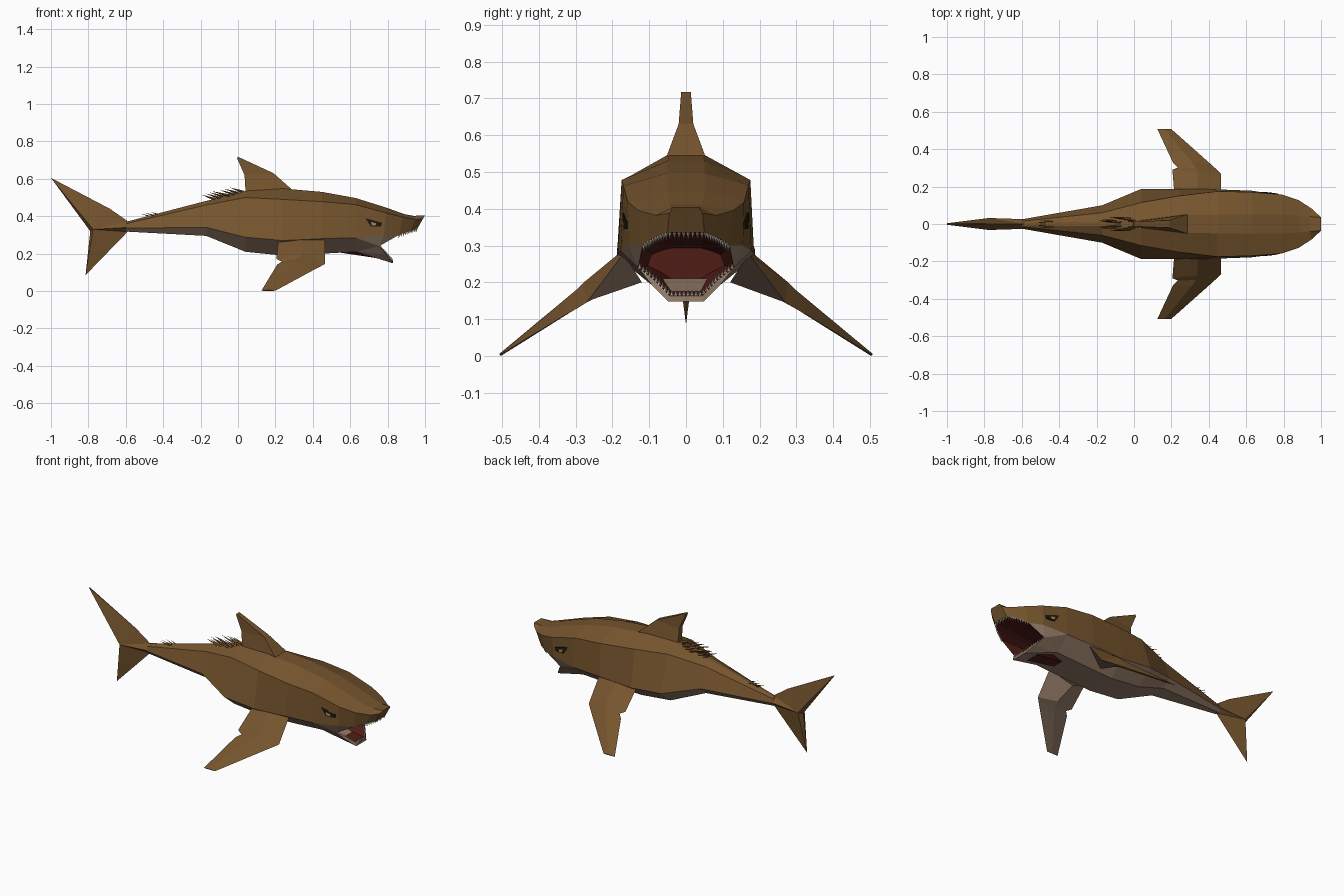
import bpy, bmesh, math, random
from mathutils import Vector

if "Cube" in bpy.data.objects:
    bpy.data.objects.remove(bpy.data.objects["Cube"])

random.seed(4)


def material(name, rgb):
    m = bpy.data.materials.new(name)
    m.diffuse_color = (*rgb, 1)
    m.use_nodes = True
    m.node_tree.nodes["Principled BSDF"].inputs["Base Color"].default_value = m.diffuse_color
    return m


BROWN = material("brown_hide", (0.18, 0.09, 0.027))
BELLY = material("belly_hide", (0.30, 0.20, 0.14))
RED = material("mouth_red", (0.08, 0.012, 0.008))
DARK = material("dark", (0.012, 0.009, 0.007))
AMBER = material("eye_amber", (0.35, 0.22, 0.08))
IVORY = material("ivory", (0.65, 0.6, 0.5))


def flip(p):
    return (p[0], -p[1], p[2])


def mirrored(name, groups):
    """Build an object from (material, faces) groups of +y faces, mirrored to -y."""
    bm, seen = bmesh.new(), {}

    def vert(p):
        key = tuple(round(c, 4) + 0.0 for c in p)
        if key not in seen:
            seen[key] = bm.verts.new(key)
        return seen[key]

    me = bpy.data.meshes.new(name)
    for i, (mat, faces) in enumerate(groups):
        me.materials.append(mat)
        for f in faces:
            for pts in (f, [flip(p) for p in reversed(f)]):
                vs = list(dict.fromkeys(vert(p) for p in pts))
                if len(vs) > 2 and not bm.faces.get(vs):
                    bm.faces.new(vs).material_index = i
    bmesh.ops.recalc_face_normals(bm, faces=bm.faces)
    bm.to_mesh(me)
    bm.free()
    ob = bpy.data.objects.new(name, me)
    bpy.context.collection.objects.link(ob)
    return ob


def strip(a, b):
    """Quads between two equally long rows of points."""
    return [[a[i], a[i + 1], b[i + 1], b[i]] for i in range(len(a) - 1)]


def mid(p):
    return (p[0], 0, p[2])


# Body cross-sections: x, then (y, z) of back, shoulder, flank, belly
sections = [
    (-.60, (.008, .37), (.015, .36), (.025, .337), (.012, .318)),
    (-.17, (.012, .482), (.06, .46), (.10, .34), (.05, .295)),
    (.04, (.02, .535), (.115, .50), (.188, .288), (.09, .21)),
    (.24, (.047, .548), (.15, .49), (.188, .27), (.09, .19)),
    (.45, (.05, .53), (.175, .478), (.185, .28), (.09, .20)),
    (.63, (.05, .497), (.17, .462), (.178, .285), (.09, .21)),
]
T, S, L, B = ([(s[0], *s[k]) for s in sections] for k in range(1, 5))
L63, B63 = L[-1], B[-1]

# Head: back and shoulder lines run to the snout, the lip line closes it below
T += [(.79, .05, .447), (.89, .045, .411), (.94, .04, .402), (1, .035, .405)]
S += [(.79, .158, .418), (.88, .128, .395), (.95, .082, .382), (.99, .045, .388)]
lip = [(.78, .155, .30), (.86, .118, .30), (.92, .085, .322), (.96, .05, .336)]
corner, jaw_side, jaw_tip = (.755, .13, .24), (.79, .095, .195), (.83, .048, .148)
rim_side, rim_tip = (.79, .085, .205), (.828, .044, .163)

upper = strip([mid(p) for p in T], T) + strip(T, S) + strip(S, L + lip)
upper += [[T[-1], mid(T[-1]), mid(lip[-1]), lip[-1], S[-1]],
          [mid(T[0]), T[0], S[0], L[0], B[0], mid(B[0])]]
lower = strip(L[:6], B) + strip(B, [mid(p) for p in B])
lower += [[L63, lip[0], corner], [lip[0], lip[1], corner], [L63, corner, B63],
          [B63, corner, jaw_side], [B63, jaw_side, jaw_tip],
          [B63, jaw_tip, mid(jaw_tip), mid(B63)],
          [corner, rim_side, jaw_side], [jaw_side, rim_side, rim_tip, jaw_tip],
          [jaw_tip, rim_tip, mid(rim_tip), mid(jaw_tip)]]

# Mouth cavity: lip loop drawn back into the throat
loop = [mid(lip[3]), lip[3], lip[2], lip[1], corner, rim_side, rim_tip, mid(rim_tip)]
throat = [(.54, p[1] * .8, .25 + (p[2] - .25) * .5) for p in loop]
mirrored("body", [(BROWN, upper), (BELLY, lower), (RED, strip(loop, throat) + [throat])])

# Tail fin: thick in the middle, sharp outside
r1, r2, r3 = (-.59, 0, .374), (-.59, .026, .34), (-.59, 0, .317)
lead, tip, low = (-.685, 0, .44), (-1, .004, .605), (-.815, 0, .085)
hub, notch = (-.775, .032, .33), (-.79, 0, .32)
mirrored("tail_fin", [(BROWN, [
    [r1, r2, hub], [r1, hub, lead], [lead, hub, tip], [lead, tip, mid(tip)],
    [hub, notch, tip], [tip, notch, mid(tip)], [r2, r3, hub], [r3, low, hub],
    [low, notch, hub], [mid(r2), r2, r1], [mid(r2), r2, r3]])])

# Dorsal fin: rows of front and rear edge points from root to tip
front = [(.30, .05, .53), (.28, .05, .55), (.19, .02, .63), (0, .013, .718)]
rear = [(.04, .02, .50), (.04, .02, .535), (.035, .015, .62), (-.005, .012, .71)]
mirrored("dorsal_fin", [(BROWN, strip(front, rear) + strip([mid(p) for p in front], front)
                         + strip(rear, [mid(p) for p in rear])
                         + [[front[3], rear[3], mid(rear[3]), mid(front[3])]])])

# Pectoral fins: lead, crest, trail, keel of each section out to the tip
fin = [
    [(.465, .17, .278), (.34, .183, .278), (.215, .17, .265), (.34, .12, .20)],
    [(.465, .27, .145), (.34, .275, .202), (.205, .29, .172), (.34, .25, .155)],
    [(.44, .293, .131), (.33, .30, .178), (.235, .302, .157), (.33, .285, .138)],
    [(.405, .325, .113), (.31, .33, .153), (.21, .325, .142), (.31, .315, .118)],
    [(.20, .507, .002), (.165, .507, .006), (.125, .507, .002), (.165, .503, 0)],
]
top, under = [], []
for a, b in zip(fin, fin[1:]):
    top += strip(a[:3], b[:3])
    under += strip([a[2], a[3], a[0]], [b[2], b[3], b[0]])
mirrored("pectoral_fins", [(BROWN, top + [fin[0], fin[-1]]), (BELLY, under)])

# Eyes: dark slanted slits under a brow, with a small amber iris
def cheek(x, z, out=0.0):
    k = (z - .29) / .14
    y = .168 + (.161 - .168) * k - (x - .70) * .12
    return (x, y + .006 + out, z)


slit = [cheek(.68, .39), cheek(.77, .365), cheek(.765, .345), cheek(.71, .345)]
iris = [cheek(.71, .37, .003), cheek(.74, .362, .003), cheek(.735, .35, .003), cheek(.715, .352, .003)]
back = [(p[0], p[1] - .03, p[2]) for p in slit]
mirrored("eyes", [(DARK, [slit] + strip(slit + slit[:1], back + back[:1])), (AMBER, [iris])])


def spike(bm, base, point, radius, sides=4):
    """Pyramid from base to point."""
    base, point = Vector(base), Vector(point)
    q = (point - base).to_track_quat('Z', 'Y')
    ring = [bm.verts.new(base + q @ Vector((radius * math.cos(t), radius * math.sin(t), 0)))
            for t in (2 * math.pi * i / sides for i in range(sides))]
    apex = bm.verts.new(point)
    bm.faces.new(ring[::-1])
    for i in range(sides):
        bm.faces.new((ring[i], ring[(i + 1) % sides], apex))


def spikes(name, mat, items):
    bm = bmesh.new()
    for item in items:
        spike(bm, *item)
    me = bpy.data.meshes.new(name)
    bm.to_mesh(me)
    bm.free()
    me.materials.append(mat)
    bpy.context.collection.objects.link(bpy.data.objects.new(name, me))


# Teeth along the upper and lower lips
teeth = []
for path, rise, n in ((lip[1:], -.02, 5), ([mid(lip[3]), lip[3]], -.02, 4),
                      ([corner, rim_side, rim_tip], .018, 5), ([rim_tip, mid(rim_tip)], .018, 4)):
    for a, b in zip(path, path[1:]):
        for i in range(n):
            p = Vector(a).lerp(Vector(b), (i + .5) / n) - Vector((.004, 0, 0))
            for q in (p, Vector(flip(p))):
                teeth.append((q, q + Vector((-.003, 0, rise)), .005))
spikes("teeth", IVORY, teeth)

# Swept-back spines behind the dorsal fin and a small tuft near the tail
spines = []
for x0, x1, n, size in ((-.12, .03, 7, .09), (-.47, -.43, 3, .045)):
    for i in range(n):
        x = x0 + (x1 - x0) * i / (n - 1)
        z = .37 + (x + .6) * .26
        y = random.uniform(.1, .35) * size
        length = size * random.uniform(.8, 1.15)
        for s in (-1, 1):
            spines.append(((x, s * y, z - .005),
                           (x - length, s * y * 1.3, z + .02 * size / .09), .09 * size))
spikes("back_spines", BROWN, spines)
